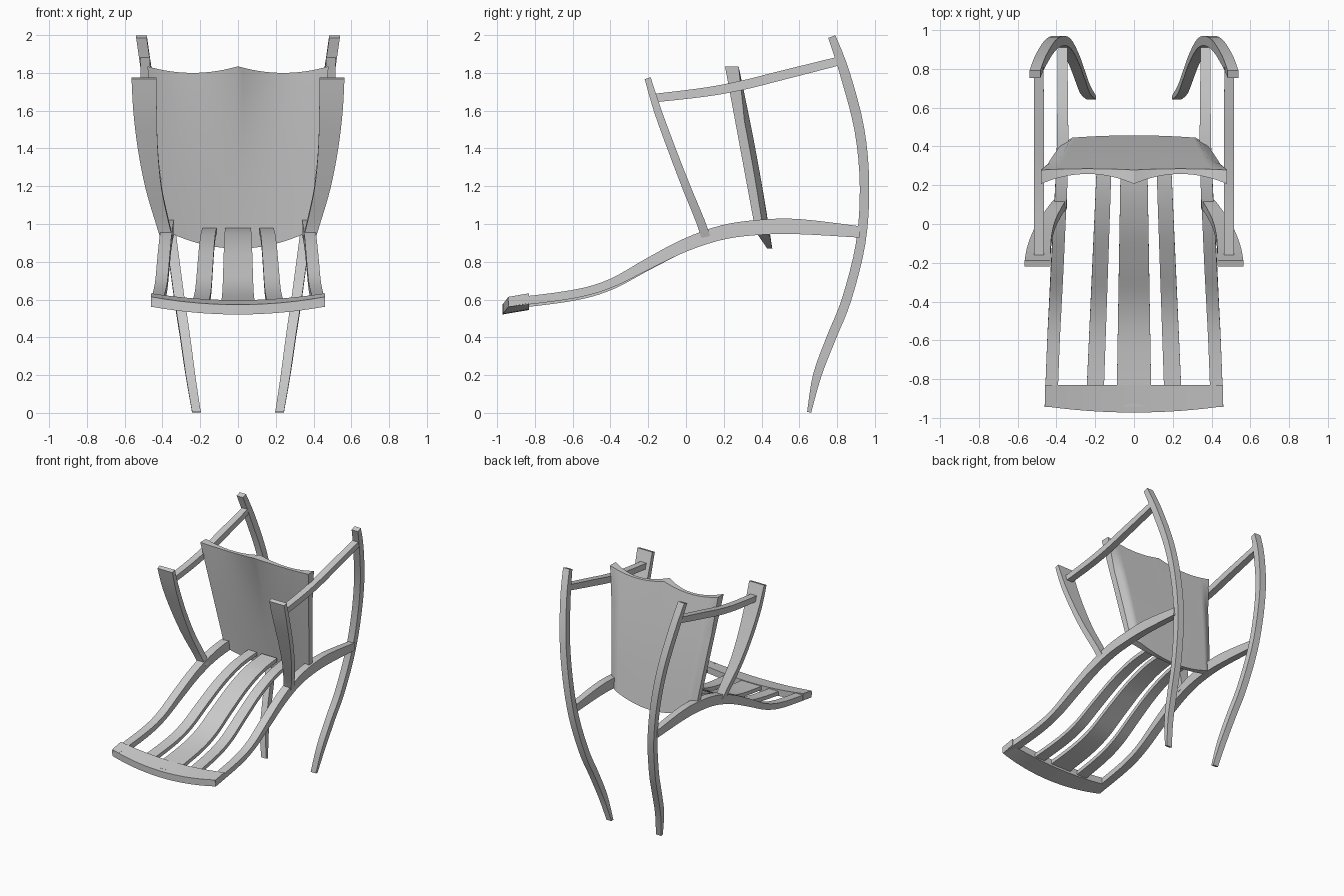
import bpy
import bmesh
import math
from mathutils import Vector

old = bpy.data.objects.get("Cube")
if old:
    bpy.data.objects.remove(old, do_unlink=True)

grey = bpy.data.materials.new("plain_grey")
grey.use_nodes = True
tone = (0.6, 0.6, 0.6, 1)
grey.diffuse_color = tone
grey.node_tree.nodes["Principled BSDF"].inputs["Base Color"].default_value = tone


def slab(name, side_a, side_b, nu, nv):
    """Closed solid between two surfaces; each maps (u, v) in 0..1 to a point."""
    bm = bmesh.new()
    a, b = [[[bm.verts.new(f(i / nu, j / nv)) for j in range(nv + 1)]
             for i in range(nu + 1)] for f in (side_a, side_b)]
    for g in (a, b):
        for i in range(nu):
            for j in range(nv):
                bm.faces.new((g[i][j], g[i + 1][j], g[i + 1][j + 1], g[i][j + 1]))
    for i in range(nu):
        for j in (0, nv):
            bm.faces.new((a[i][j], a[i + 1][j], b[i + 1][j], b[i][j]))
    for j in range(nv):
        for i in (0, nu):
            bm.faces.new((a[i][j], a[i][j + 1], b[i][j + 1], b[i][j]))
    bmesh.ops.recalc_face_normals(bm, faces=bm.faces)
    for f in bm.faces:
        f.smooth = True
    for e in bm.edges:
        e.smooth = e.calc_face_angle(0) < math.radians(30)
    mesh = bpy.data.meshes.new(name)
    bm.to_mesh(mesh)
    bm.free()
    mesh.materials.append(grey)
    obj = bpy.data.objects.new(name, mesh)
    bpy.context.collection.objects.link(obj)
    return obj


def spline(points, t):
    """Smooth curve through rows of numbers, t in 0..1."""
    n = len(points) - 1
    s = min(max(t, 0), 1) * n
    k = min(int(s), n - 1)
    f = s - k
    p1, p2 = points[k], points[k + 1]
    p0, p3 = points[max(k - 1, 0)], points[min(k + 2, n)]
    return [b + f * ((c - a) / 2 + f * ((2 * a - 5 * b + 4 * c - d) / 2
            + f * (3 * b - a - 3 * c + d) / 2)) for a, b, c, d in zip(p0, p1, p2, p3)]


def bar(name, points, side=1, steps=32):
    """Curved rectangular bar; rows are x, y, z, width, thickness."""
    def face(sign):
        def at(u, v):
            x, y, z, w, th = spline(points, v)
            p, q = spline(points, v - 0.01), spline(points, v + 0.01)
            normal = Vector((0, p[2] - q[2], q[1] - p[1])).normalized()
            return Vector((side * (x + (u - 0.5) * w), y, z)) + normal * sign * th / 2
        return at
    return slab(name, face(1), face(-1), 1, steps)


back_leg = [
    (0.22, 0.652, 0.003, 0.046, 0.022), (0.252, 0.695, 0.2, 0.05, 0.045),
    (0.28, 0.77, 0.4, 0.052, 0.05), (0.31, 0.85, 0.6, 0.054, 0.05),
    (0.35, 0.925, 0.9, 0.055, 0.05), (0.39, 0.945, 1.2, 0.056, 0.05),
    (0.435, 0.918, 1.5, 0.056, 0.053), (0.483, 0.84, 1.8, 0.056, 0.053),
    (0.511, 0.772, 1.992, 0.056, 0.04)]
seat_rail = [
    (0.428, -0.94, 0.584, 0.065, 0.045), (0.415, -0.6, 0.628, 0.065, 0.045),
    (0.405, -0.4, 0.685, 0.065, 0.046), (0.395, -0.2, 0.79, 0.065, 0.058),
    (0.385, 0.0, 0.89, 0.063, 0.068), (0.375, 0.2, 0.957, 0.062, 0.076),
    (0.368, 0.4, 0.983, 0.06, 0.08), (0.368, 0.6, 0.986, 0.055, 0.08),
    (0.368, 0.92, 0.958, 0.05, 0.06)]
arm_rest = [
    (0.49, -0.165, 1.667, 0.053, 0.045), (0.49, 0.1, 1.698, 0.053, 0.048),
    (0.49, 0.3, 1.735, 0.053, 0.05), (0.49, 0.5, 1.785, 0.053, 0.05),
    (0.492, 0.83, 1.868, 0.05, 0.046)]
arm_support = [
    (0.378, 0.105, 0.93, 0.065, 0.048), (0.403, 0.074, 1.02, 0.07, 0.046),
    (0.448, 0.0, 1.2, 0.085, 0.044), (0.477, -0.077, 1.4, 0.105, 0.042),
    (0.492, -0.15, 1.6, 0.124, 0.04), (0.497, -0.203, 1.772, 0.133, 0.033)]

for label, side in (("left", 1), ("right", -1)):
    bar(label + "_back_leg", back_leg, side)
    bar(label + "_seat_rail", seat_rail, side)
    bar(label + "_arm_rest", arm_rest, side, 16)
    bar(label + "_arm_support", arm_support, side, 20)


# Seat slats follow the rails, tapering slightly toward the back
def slat(name, x_front, x_back, w_front, w_back):
    rows = []
    for x, y, z, w, th in seat_rail[:7]:
        k = (y + 0.94) / 1.34
        rows.append((x_front + (x_back - x_front) * k, y, z - 0.02,
                     w_front + (w_back - w_front) * k, 0.03))
    bar(name, rows)


slat("centre_slat", 0, 0, 0.18, 0.135)
slat("left_slat", 0.203, 0.15, 0.09, 0.075)
slat("right_slat", -0.203, -0.15, 0.09, 0.075)


# Front seat board, bowed forward and sagging in the middle
def board(drop):
    def at(u, v):
        s = 2 * u - 1
        front = -0.972 + 0.032 * s * s
        y = front + (-0.83 - front) * v
        return (0.46 * s, y, 0.575 + 0.036 * s * s + 0.17 * (y + 0.96) - drop)
    return at


slab("front_seat_board", board(0), board(0.052), 24, 2)


# Backrest: hollowed front with scalloped top, flat back with chamfered sides
def backrest(front):
    def at(u, v):
        s = 2 * u - 1
        wave = (2 * abs(s) - 1) ** 2
        low, high = 0.87 + 0.09 * s * s, 1.8 + 0.035 * wave
        z = low + (high - low) * v
        lean = (1.8 - z) * 0.185
        if front:
            y = 0.213 + lean + 0.045 * (v ** 3 * (1 - wave) + (1 - v ** 3) * (1 - s * s))
        else:
            chamfer = max(0, abs(s) - 0.85) / 0.15 * min(1, 3 * (1 - v))
            y = 0.285 + lean + 0.008 * math.sin(math.pi * v) - 0.03 * chamfer
        return (s * (0.375 + 0.105 * v), y, z)
    return at


slab("backrest", backrest(True), backrest(False), 40, 24)
